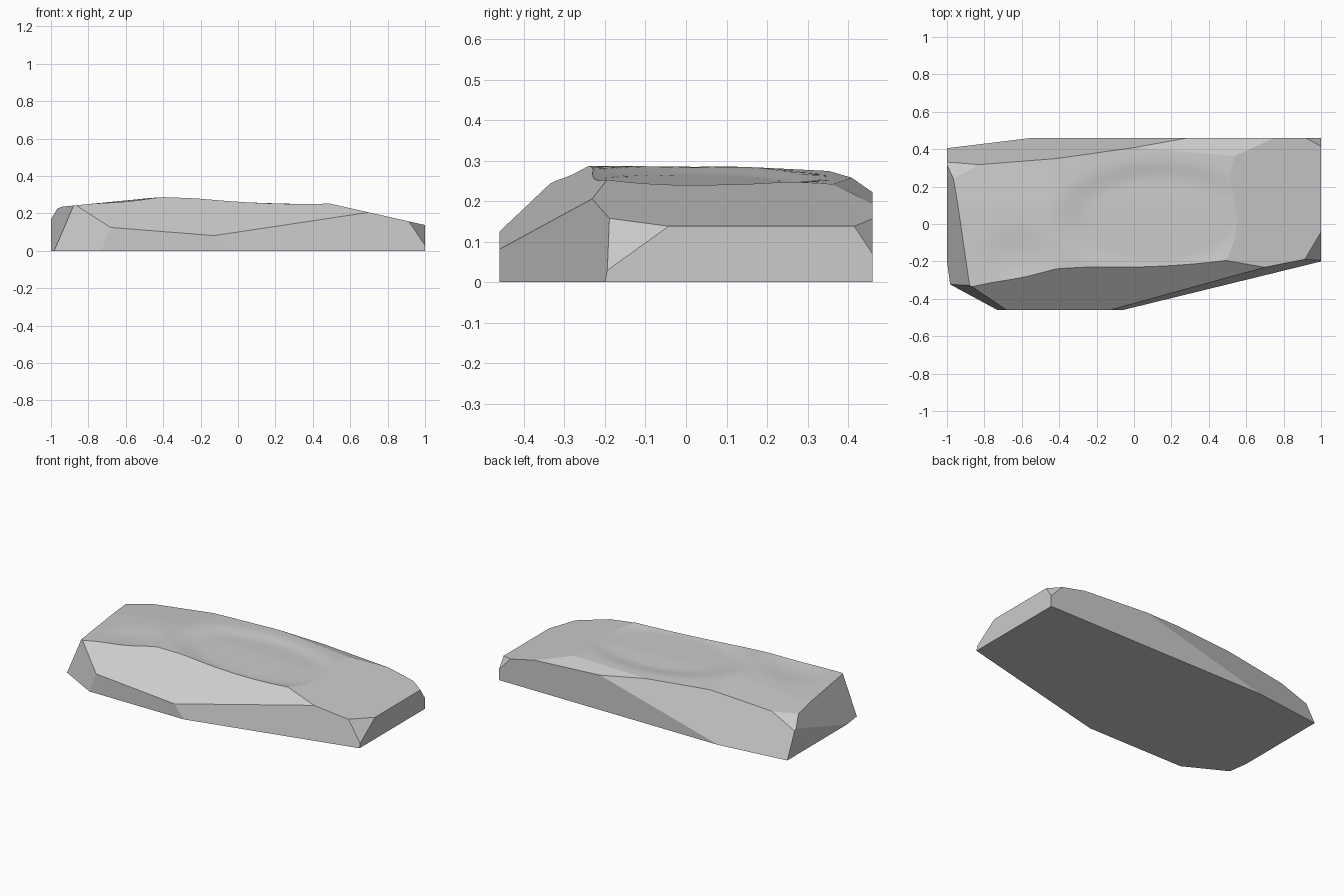
import bpy, bmesh
from mathutils import Vector

if "Cube" in bpy.data.objects:
    bpy.data.objects.remove(bpy.data.objects["Cube"])


def smooth(a, b, v):
    t = max(0.0, min(1.0, (v - a) / (b - a)))
    return t * t * (3 - 2 * t)


# Worn top surface: two gentle slopes meeting near x = -0.4, with a shallow dish
def height(x, y):
    left = 0.240 + 0.098 * (x + 0.9)
    right = 0.287 - 0.034 * (x + 0.4)
    z = min(left, right, 0.288) - 0.05 * max(0, y - 0.1)
    r = (((x - 0.13) / 0.5) ** 2 + ((y - 0.02) / 0.28) ** 2) ** 0.5
    z -= 0.017 * (1 - smooth(0.75, 1.2, r))
    # small hollow near the front left lip
    r2 = (((x + 0.62) / 0.24) ** 2 + ((y + 0.18) / 0.2) ** 2) ** 0.5
    return z - 0.012 * (1 - smooth(0.1, 1.0, r2))


bm = bmesh.new()
bmesh.ops.create_grid(bm, x_segments=72, y_segments=40, size=1.0)
for v in bm.verts:
    v.co.x *= 1.1
    v.co.y *= 0.55
    v.co.z = height(v.co.x, v.co.y)
rim = [e for e in bm.edges if e.is_boundary]
skirt = bmesh.ops.extrude_edge_only(bm, edges=rim)["geom"]
for v in skirt:
    if isinstance(v, bmesh.types.BMVert):
        v.co.z = -0.1


# Chop everything on the outward side of a plane and cap the cut
def chop(point, normal):
    geom = bm.verts[:] + bm.edges[:] + bm.faces[:]
    bmesh.ops.bisect_plane(bm, geom=geom, dist=1e-6, plane_co=point,
                           plane_no=Vector(normal).normalized(), clear_outer=True)
    edges = [e for e in bm.edges if e.is_boundary]
    if edges:
        bmesh.ops.holes_fill(bm, edges=edges, sides=0)


cuts = [
    ((0, 0, 0), (0, 0, -1)),                          # base
    ((1, 0, 0), (1, 0, 0)),                           # right end
    ((-1, 0, 0), (-1, 0, 0)),                         # left end
    ((0, 0.46, 0), (0, 1, 0)),                        # back
    ((0, -0.46, 0), (0, -1, 0)),                      # front
    ((1, 0, 0.138), (0.225, 0, 1)),                   # right top slope
    ((-0.55, 0.46, 0), (-0.122, 1, 0.46)),            # back left facet
    ((-0.06, -0.46, 0), (0.238, -0.971, 0.2)),        # front right facet
    ((-0.97, -0.33, 0), (-0.476, -0.879, 0.185)),     # front left facet
    ((-1, -0.2, 0), (-2.35, -0.327, 1)),              # left slope
    ((-1, 0.315, 0.17), (-0.394, 0.59, 1)),           # left back corner
    ((-0.11, -0.46, 0.08), (0.079, -0.83, 1)),        # front chamfer
    ((0.55, 0.35, 0.246), (0.06, 0.36, 1)),           # back top bevel
]
for p, n in cuts:
    chop(p, n)


# Two small chipped corners on the right end, each given by three points
def chip(a, b, c):
    a, b, c = Vector(a), Vector(b), Vector(c)
    n = (b - a).cross(c - a)
    chop(a, n if n.x > 0 else -n)


chip((1, -0.2, 0.025), (0.9, -0.205, 0.165), (1, -0.04, 0.14))
chip((1, 0.46, 0.07), (1, 0.415, 0.138), (0.92, 0.46, 0.155))

bmesh.ops.remove_doubles(bm, verts=bm.verts[:], dist=1e-5)
bmesh.ops.recalc_face_normals(bm, faces=bm.faces[:])
mesh = bpy.data.meshes.new("stone_slab")
bm.to_mesh(mesh)
bm.free()
slab = bpy.data.objects.new("stone_slab", mesh)
bpy.context.collection.objects.link(slab)
bpy.context.view_layer.objects.active = slab
slab.select_set(True)
bpy.ops.object.shade_smooth_by_angle(angle=0.15)
